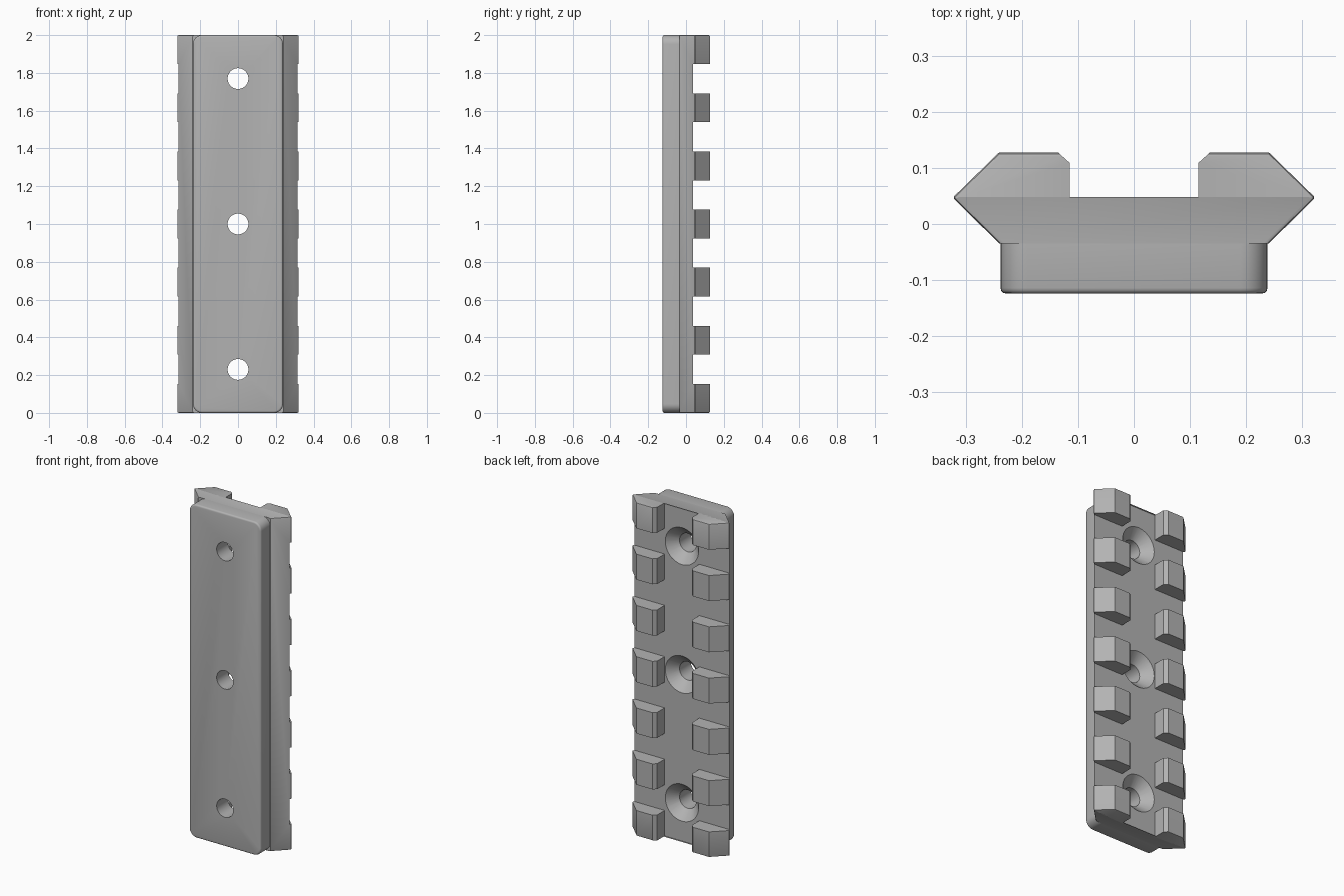
import bpy, bmesh, math
from mathutils import Matrix, Vector

old = bpy.data.objects.get("Cube")
if old:
    bpy.data.objects.remove(old, do_unlink=True)

LENGTH = 2.0
FLOOR = 0.038       # channel and slot depth
SEAM = -0.035       # where the rail meets the mounting plate
FRONT = -0.124
PITCH, TOOTH, TEETH = 0.3078, 0.153, 7
HOLES = (0.23, 1.0, 1.77)

grey = bpy.data.materials.new("plain grey")
grey.use_nodes = True
colour = (0.45, 0.45, 0.45, 1)
grey.diffuse_color = colour
grey.node_tree.nodes["Principled BSDF"].inputs["Base Color"].default_value = colour


def make_object(name, bm):
    bmesh.ops.recalc_face_normals(bm, faces=bm.faces)
    mesh = bpy.data.meshes.new(name)
    bm.to_mesh(mesh)
    bm.free()
    mesh.materials.append(grey)
    obj = bpy.data.objects.new(name, mesh)
    bpy.context.collection.objects.link(obj)
    return obj


def add_box(bm, low, high):
    low, high = Vector(low), Vector(high)
    place = Matrix.Translation((low + high) / 2) @ Matrix.Diagonal((*(high - low), 1))
    return bmesh.ops.create_cube(bm, size=1, matrix=place)["verts"]


def round_edges(bm, edges, radius, segments):
    bmesh.ops.bevel(bm, geom=edges, offset=radius, segments=segments,
                    profile=0.5, affect="EDGES")


def cut(obj, cutter):
    mod = obj.modifiers.new("cut", "BOOLEAN")
    mod.operation, mod.solver, mod.object = "DIFFERENCE", "EXACT", cutter
    bpy.context.view_layer.objects.active = obj
    bpy.ops.object.modifier_apply(modifier=mod.name)


# Rail: mirrored dovetail profile extruded upward
half = [(0.24, SEAM), (0.321, 0.045), (0.321, 0.049), (0.241, 0.127),
        (0.135, 0.127), (0.115, 0.109), (0.115, FLOOR)]
profile = half + [(-x, y) for x, y in reversed(half)]
bm = bmesh.new()
face = bm.faces.new([bm.verts.new((x, y, 0)) for x, y in profile])
top = bmesh.ops.extrude_face_region(bm, geom=[face])["geom"]
bmesh.ops.translate(bm, vec=(0, 0, LENGTH),
                    verts=[v for v in top if isinstance(v, bmesh.types.BMVert)])


def is_outer_end(edge):
    a, b = (v.co for v in edge.verts)
    return (abs(a.z - b.z) < 0.001 and a.x * b.x > 0
            and min(abs(a.x), abs(b.x)) > 0.13)


round_edges(bm, [e for e in bm.edges if is_outer_end(e)], 0.007, 2)
rail = make_object("slotted_rail", bm)

# Cross slots between the teeth
bm = bmesh.new()
for i in range(TEETH - 1):
    add_box(bm, (-0.5, FLOOR, i * PITCH + TOOTH), (0.5, 0.3, (i + 1) * PITCH))
slots = make_object("slot_cutter", bm)

# Mounting plate with rounded corners and a softened front rim
bm = bmesh.new()
add_box(bm, (-0.238, FRONT, 0), (0.238, SEAM, LENGTH))
round_edges(bm, [e for e in bm.edges
                 if abs(e.verts[0].co.y - e.verts[1].co.y) > 0.01], 0.048, 8)
round_edges(bm, [e for e in bm.edges
                 if all(v.co.y < FRONT + 0.001 for v in e.verts)], 0.01, 3)
plate = make_object("mounting_plate", bm)

# Screw holes: straight bores with countersinks opening to the back
turn = Matrix.Rotation(math.radians(-90), 4, "X")
SINK = 0.055


def bore(name, radius_front, radius_back, y0, y1):
    bm = bmesh.new()
    for z in HOLES:
        bmesh.ops.create_cone(bm, cap_ends=True, segments=40, radius1=radius_front,
                              radius2=radius_back, depth=y1 - y0,
                              matrix=Matrix.Translation((0, (y0 + y1) / 2, z)) @ turn)
    return make_object(name, bm)


bores = bore("bore_cutter", 0.055, 0.055, -0.3, 0.3)
sinks = bore("countersink_cutter", 0.055, 0.113, FLOOR - SINK, FLOOR + 0.002)

for cutter in (slots, bores, sinks):
    cutter.hide_render = True
    cut(rail, cutter)
cut(plate, bores)
for cutter in (slots, bores, sinks):
    bpy.data.objects.remove(cutter, do_unlink=True)

# Smooth the rounds and bores, keep the machined edges crisp
for obj in (rail, plate):
    bpy.ops.object.select_all(action="DESELECT")
    obj.select_set(True)
    bpy.context.view_layer.objects.active = obj
    bpy.ops.object.shade_smooth_by_angle(angle=math.radians(32))
